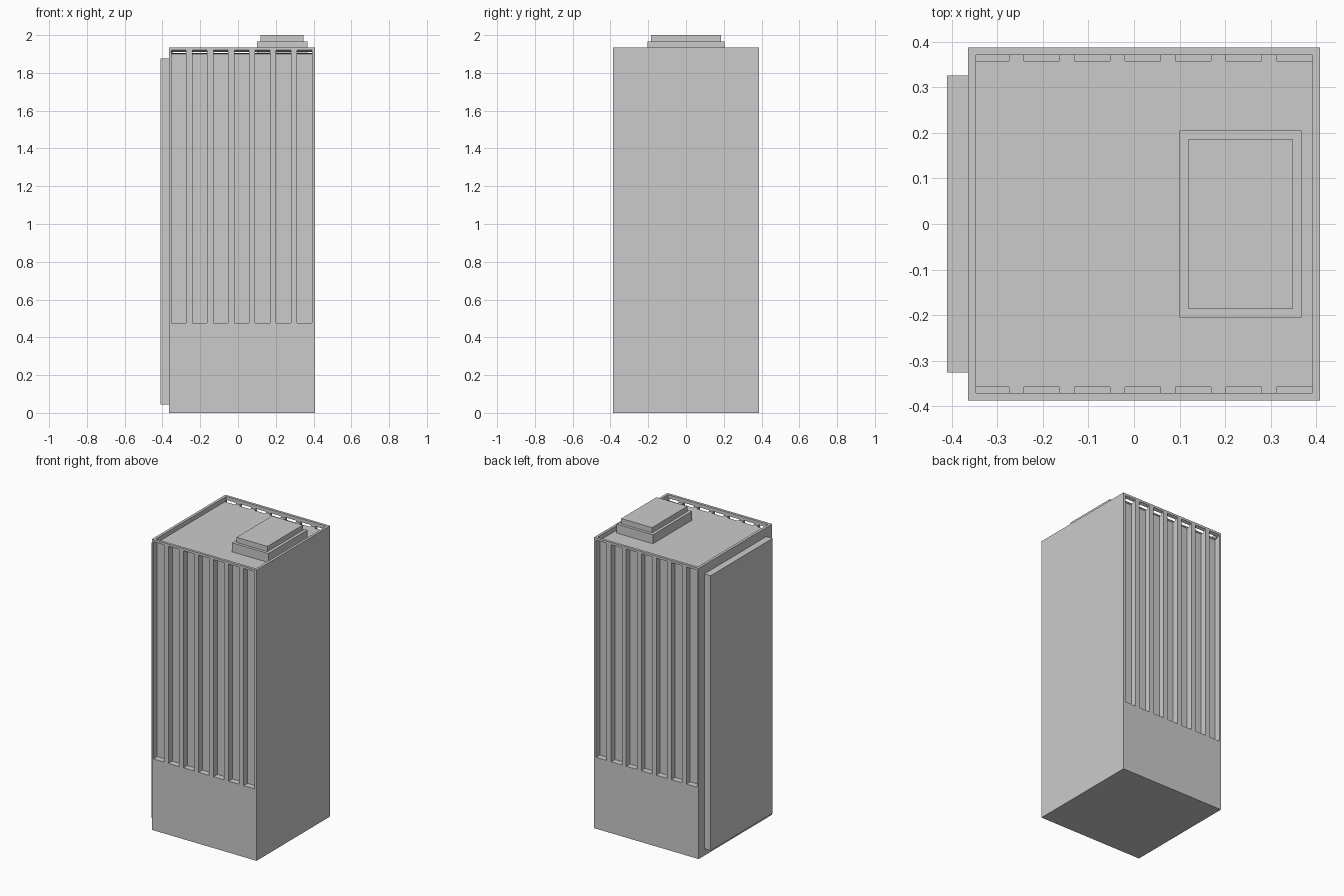
import bpy
import bmesh

if "Cube" in bpy.data.objects:
    bpy.data.objects.remove(bpy.data.objects["Cube"], do_unlink=True)

GREY = (0.6, 0.6, 0.6, 1.0)
concrete = bpy.data.materials.new("light_grey")
concrete.use_nodes = True
concrete.diffuse_color = GREY
concrete.node_tree.nodes["Principled BSDF"].inputs["Base Color"].default_value = GREY


def prism(name, profile, x0, x1):
    """Extrude a (y, z) profile along x."""
    bm = bmesh.new()
    face = bm.faces.new([bm.verts.new((x0, y, z)) for y, z in profile])
    ext = bmesh.ops.extrude_face_region(bm, geom=[face])
    moved = [v for v in ext["geom"] if isinstance(v, bmesh.types.BMVert)]
    bmesh.ops.translate(bm, verts=moved, vec=(x1 - x0, 0, 0))
    bmesh.ops.recalc_face_normals(bm, faces=bm.faces)
    mesh = bpy.data.meshes.new(name)
    bm.to_mesh(mesh)
    bm.free()
    mesh.materials.append(concrete)
    obj = bpy.data.objects.new(name, mesh)
    bpy.context.collection.objects.link(obj)
    return obj


def box(name, x, y, z):
    return prism(name, [(y[0], z[0]), (y[1], z[0]), (y[1], z[1]), (y[0], z[1])], *x)


def cut(target, cutter):
    """Subtract the cutter, then remove it."""
    mod = target.modifiers.new("cut", "BOOLEAN")
    mod.operation = "DIFFERENCE"
    mod.solver = "EXACT"
    mod.object = cutter
    bpy.context.view_layer.objects.active = target
    bpy.ops.object.modifier_apply(modifier=mod.name)
    bpy.data.objects.remove(cutter, do_unlink=True)


# Tower block with a sunken roof behind a thin parapet
HALF = 0.387
tower = box("tower_block", (-0.364, 0.408), (-HALF, HALF), (0, 1.935))
cut(tower, box("roof_recess", (-0.346, 0.391), (-0.37, 0.37), (1.905, 2.1)))

# Seven tall window channels on front and back, with sloping heads
DEPTH, OUT, SLOPE = 0.04, 0.02, 0.02
for side in (-1, 1):
    for i in range(7):
        centre = -0.313 + i * 0.1108
        inner, outer = side * (HALF - DEPTH), side * (HALF + OUT)
        head = 1.92 + SLOPE * OUT / DEPTH
        profile = [(inner, 0.475), (outer, 0.475), (outer, head), (inner, 1.92 - SLOPE)]
        cut(tower, prism("channel_cutter", profile, centre - 0.039, centre + 0.039))

# Flat panel on the right wall
box("side_panel", (-0.41, -0.364), (-0.326, 0.326), (0.045, 1.875))

# Stepped plant room on the roof
box("plant_room_base", (0.1, 0.367), (-0.205, 0.205), (1.905, 1.965))
box("plant_room_top", (0.12, 0.347), (-0.186, 0.186), (1.965, 2.0))
